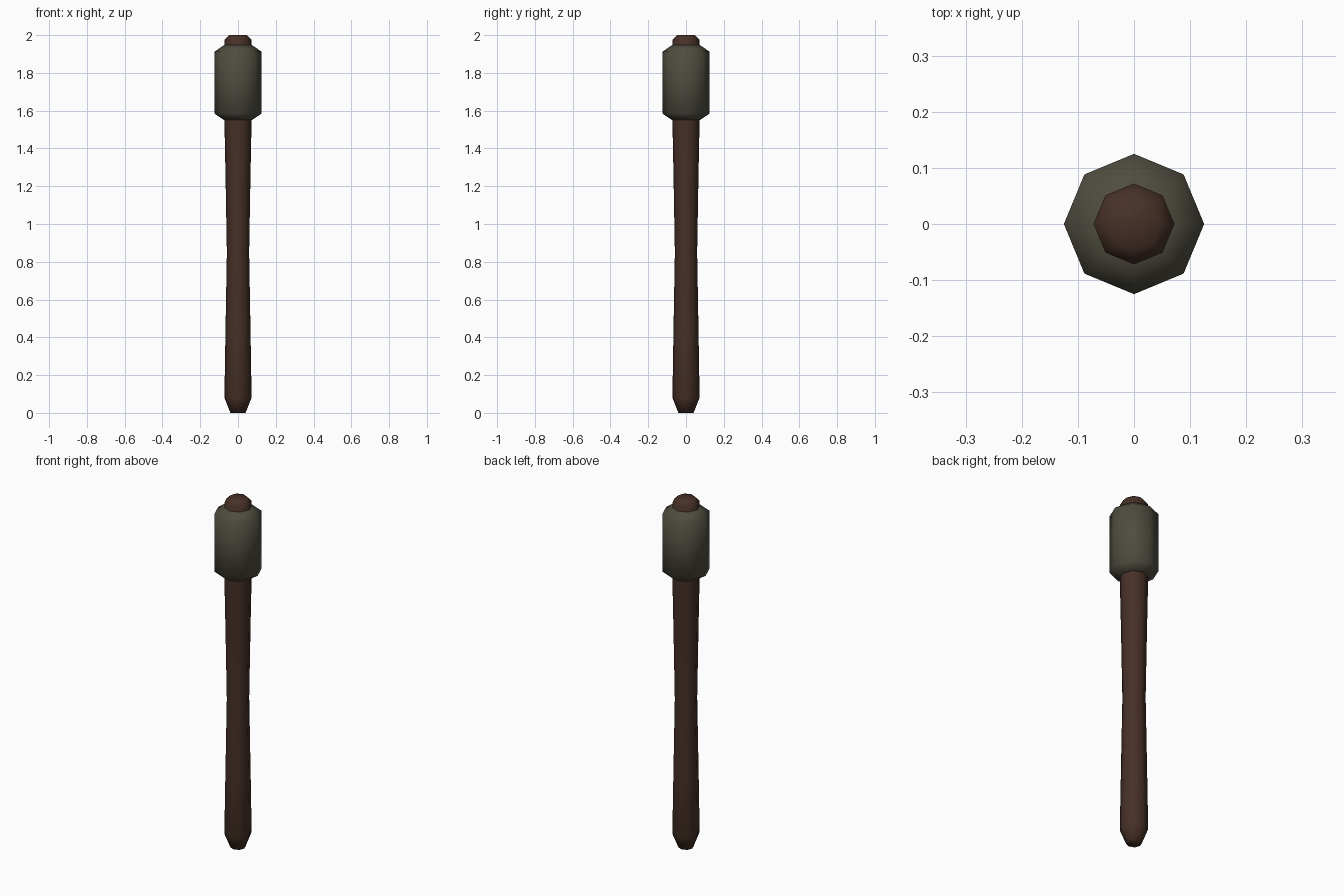
import bpy, bmesh, math

if "Cube" in bpy.data.objects:
    bpy.data.objects.remove(bpy.data.objects["Cube"])

SIDES = 8


def material(name, rgb):
    m = bpy.data.materials.new(name)
    m.diffuse_color = (*rgb, 1.0)
    m.use_nodes = True
    m.node_tree.nodes["Principled BSDF"].inputs["Base Color"].default_value = m.diffuse_color
    return m


def lathe(name, profile, mat):
    """Turn a (radius, z) profile into a closed, smooth eight-sided solid."""
    bm = bmesh.new()
    rings = []
    for r, z in profile:
        rings.append([bm.verts.new((r * math.cos(2 * math.pi * i / SIDES),
                                    r * math.sin(2 * math.pi * i / SIDES), z))
                      for i in range(SIDES)])
    for a, b in zip(rings, rings[1:]):
        for i in range(SIDES):
            j = (i + 1) % SIDES
            bm.faces.new((a[i], a[j], b[j], b[i]))
    bm.faces.new(rings[0][::-1])
    bm.faces.new(rings[-1])
    for f in bm.faces:
        f.smooth = True
    me = bpy.data.meshes.new(name)
    bm.to_mesh(me)
    bm.free()
    me.materials.append(mat)
    ob = bpy.data.objects.new(name, me)
    bpy.context.collection.objects.link(ob)
    return ob


wood = material("dark_wood", (0.062, 0.030, 0.020))
stone = material("grey_stone", (0.078, 0.071, 0.050))

# Handle: waisted shaft running through the head, chamfered at both ends
lathe("handle", [(0.04, 0.0), (0.072, 0.08), (0.066, 0.45), (0.059, 0.85),
                 (0.066, 1.25), (0.072, 1.55), (0.072, 1.975), (0.047, 2.0)], wood)

# Head: chamfered collar around the top of the handle
lathe("head", [(0.073, 1.55), (0.125, 1.585), (0.125, 1.912), (0.073, 1.948)], stone)
